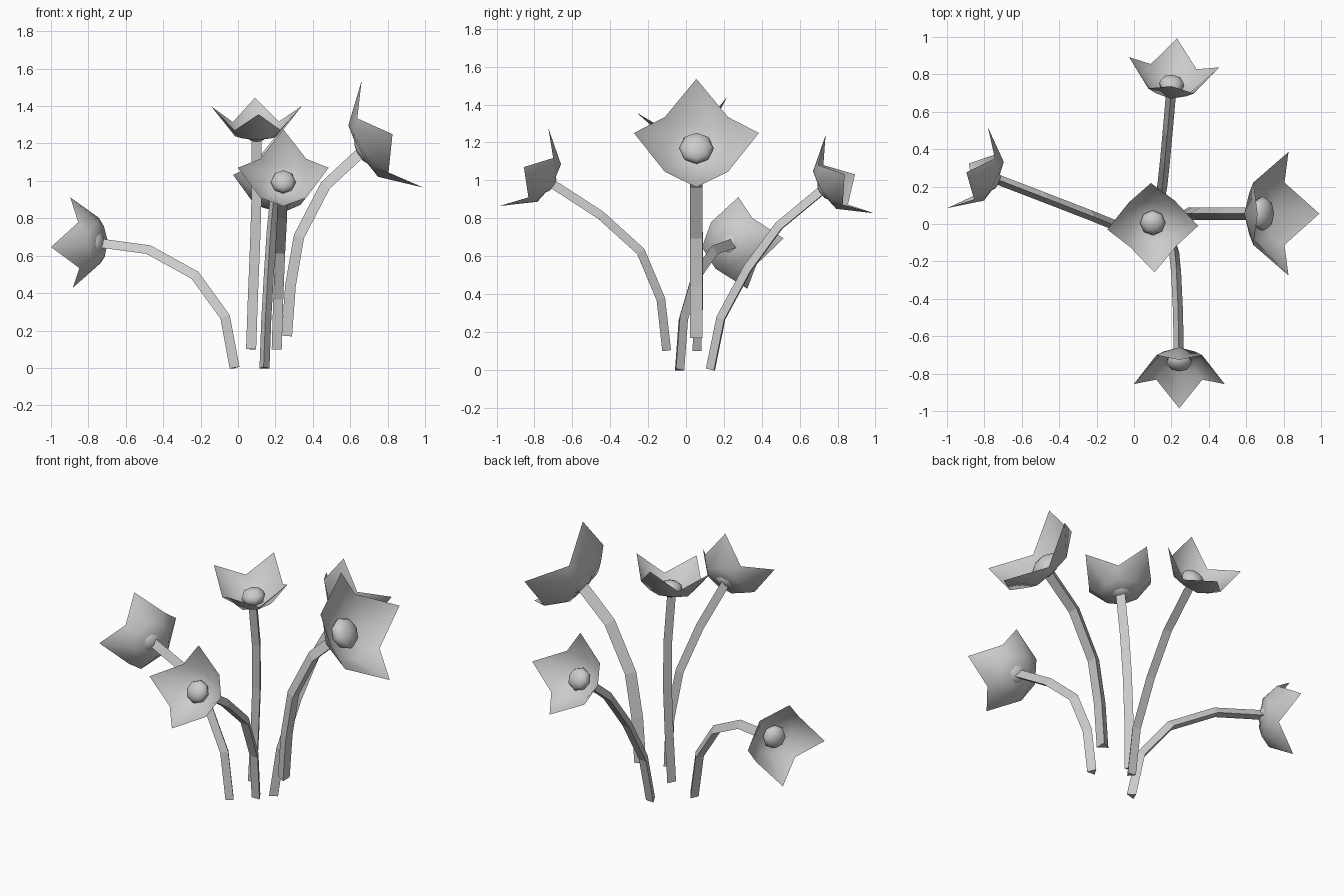
import bpy, bmesh, math
from mathutils import Vector, Matrix

if "Cube" in bpy.data.objects:
    bpy.data.objects.remove(bpy.data.objects["Cube"])


def make_object(name, bm, smooth):
    bmesh.ops.recalc_face_normals(bm, faces=bm.faces)
    me = bpy.data.meshes.new(name)
    bm.to_mesh(me)
    bm.free()
    for p in me.polygons:
        p.use_smooth = smooth
    ob = bpy.data.objects.new(name, me)
    bpy.context.collection.objects.link(ob)
    return ob


def stem(name, path, bend, r):
    # three-sided tube with its flat side towards the bend
    bm = bmesh.new()
    pts = [Vector(p) for p in path]
    side = Vector((-bend[1], bend[0], 0)).normalized()
    rings = []
    for i, p in enumerate(pts):
        t = (pts[min(i + 1, len(pts) - 1)] - pts[max(i - 1, 0)]).normalized()
        n = side.cross(t).normalized()
        if n.dot(Vector((bend[0], bend[1], 0))) < 0:
            n = -n
        s = n.cross(t)
        rings.append([bm.verts.new(p + r * (math.cos(a) * n + math.sin(a) * s))
                      for a in (math.pi / 3, math.pi, -math.pi / 3)])
    for a, b in zip(rings, rings[1:]):
        for k in range(3):
            j = (k + 1) % 3
            bm.faces.new((a[k], a[j], b[j], b[k]))
    bm.faces.new(rings[0])
    bm.faces.new(rings[-1])
    make_object(name, bm, False)


def head(name, mid, axis, up, width, depth):
    # mid = centre of the four petal tips
    a = Vector(axis).normalized()
    v = a.cross(Vector(up)).normalized()
    u = v.cross(a)
    base = Vector(mid) - a * depth
    M = Matrix.Translation(base) @ Matrix((u, v, a)).transposed().to_4x4()

    # petals: inner octagon, cup floor, then a star of tips and notches
    bm = bmesh.new()
    rings = []
    for tip, notch in (((.2, 0), (.2, 0)), ((.48, .07), (.48, .09)), ((1, 1), (.715, .38))):
        ring = []
        for k in range(8):
            r, h = tip if k % 2 == 0 else notch
            ang = k * math.pi / 4
            ring.append(bm.verts.new((r * width * math.cos(ang), r * width * math.sin(ang), h * depth)))
        rings.append(ring)
    for p, q in zip(rings, rings[1:]):
        for k in range(8):
            j = (k + 1) % 8
            bm.faces.new((p[k], p[j], q[j], q[k]))
    make_object(name + "_petals", bm, True).matrix_world = M

    # round flower centre, poking slightly through the back
    bm = bmesh.new()
    bmesh.ops.create_uvsphere(bm, u_segments=8, v_segments=6, radius=1)
    bmesh.ops.scale(bm, vec=(.28 * width, .28 * width, .27 * depth), verts=bm.verts)
    bmesh.ops.translate(bm, vec=(0, 0, .17 * depth), verts=bm.verts)
    make_object(name + "_center", bm, True).matrix_world = M


# name, stem path, bend direction, stem radius, tip centre, axis, up, width, depth
FLOWERS = [
    ("middle_flower",
     [(.07, .05, .1), (.08, .06, .39), (.092, .06, .68), (.1, .045, .95), (.1, .01, 1.22)],
     (0, -1), .031, (.1, -.02, 1.4), (0, -.18, .98), (-.04, 1, .18), .243, .175),
    ("right_flower",
     [(.27, .055, .17), (.29, .055, .44), (.335, .055, .7), (.475, .055, .97), (.68, .055, 1.16)],
     (1, 0), .038, (.826, .055, 1.25), (.866, 0, .5), (-.5, 0, .866), .33, .195),
    ("left_flower",
     [(-.02, -.04, 0), (-.07, -.02, .27), (-.23, .045, .49), (-.475, .14, .625), (-.735, .24, .66)],
     (-.9, .4), .031, (-.89, .30, .67), (-.89, .45, .02), (-.04, -.09, 1), .243, .17),
    ("front_flower",
     [(.207, -.11, .1), (.215, -.14, .37), (.225, -.245, .62), (.235, -.455, .81), (.24, -.71, .975)],
     (0, -1), .031, (.242, -.856, 1.07), (0, -.847, .533), (0, .533, .847), .243, .17),
    ("back_flower",
     [(.14, .135, 0), (.15, .19, .27), (.165, .33, .53), (.18, .495, .755), (.2, .725, .945)],
     (.1, 1), .031, (.215, .865, 1.032), (.095, .84, .53), (-.06, -.53, .84), .243, .17),
]
for name, path, bend, r, mid, axis, up, w, d in FLOWERS:
    stem(name + "_stem", path, bend, r)
    head(name, mid, axis, up, w, d)
